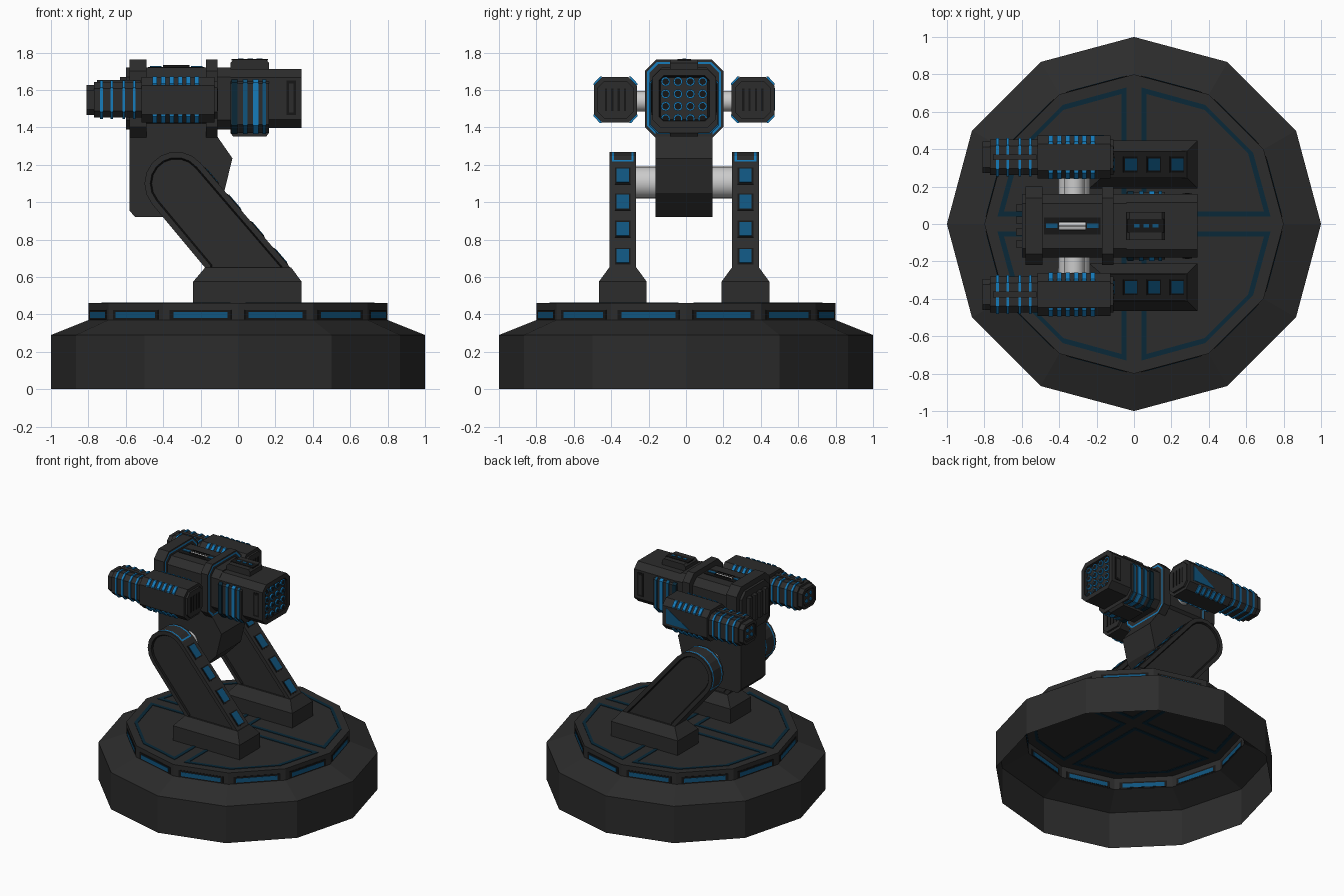
import bpy, bmesh
from math import sin, cos, pi, radians
from mathutils import Vector as V

if "Cube" in bpy.data.objects:
    bpy.data.objects.remove(bpy.data.objects["Cube"])

# Palette
CHARCOAL, BLACK, NAVY, BLUE, BRIGHT, SILVER = range(6)
PALETTE = [("charcoal", (.025, .025, .025)), ("black", (.008, .008, .008)),
           ("navy_glow", (.003, .022, .04)), ("blue_glow", (.005, .09, .21)),
           ("bright_glow", (.008, .2, .5)), ("silver", (.6, .6, .6))]
MATS = []
for label, rgb in PALETTE:
    m = bpy.data.materials.new(label)
    m.use_nodes = True
    m.diffuse_color = (*rgb, 1)
    m.node_tree.nodes["Principled BSDF"].inputs["Base Color"].default_value = (*rgb, 1)
    MATS.append(m)


def loft(name, rings, mat=CHARCOAL, caps=(True, True), closed=False):
    """Skin a row of equal-length rings into one object."""
    bm = bmesh.new()
    rows = [[bm.verts.new(p) for p in r] for r in rings]
    n = len(rows[0])
    pairs = list(zip(rows, rows[1:])) + ([(rows[-1], rows[0])] if closed else [])
    for a, b in pairs:
        for i in range(n):
            j = (i + 1) % n
            bm.faces.new((a[i], a[j], b[j], b[i]))
    if not closed:
        for row, wanted in zip((rows[0], rows[-1]), caps):
            if wanted:
                bm.faces.new(row)
    bmesh.ops.recalc_face_normals(bm, faces=bm.faces[:])
    for f in bm.faces:
        f.material_index = mat
    me = bpy.data.meshes.new(name)
    bm.to_mesh(me)
    bm.free()
    for m in MATS:
        me.materials.append(m)
    ob = bpy.data.objects.new(name, me)
    bpy.context.collection.objects.link(ob)
    return ob


def detail(ob, pick, steps):
    """Inset the picked faces; each step is (thickness, depth, rim, inner)."""
    bm = bmesh.new()
    bm.from_mesh(ob.data)
    bm.normal_update()
    faces = [f for f in bm.faces if pick(f)]
    for thick, depth, rim, inner in steps:
        out = bmesh.ops.inset_region(bm, faces=faces, thickness=thick, depth=depth,
                                     use_even_offset=True)
        for f in out["faces"]:
            f.material_index = rim
        for f in faces:
            f.material_index = inner
    bm.to_mesh(ob.data)
    bm.free()


def box(name, x, y, z, mat=CHARCOAL):
    return loft(name, [[(x[0], y[0], h), (x[1], y[0], h), (x[1], y[1], h), (x[0], y[1], h)]
                       for h in z], mat)


def slab(name, profile, y0, y1, mat=CHARCOAL):
    """Side profile in x and z, extruded across y."""
    return loft(name, [[(x, y, z) for x, z in profile] for y in (y0, y1)], mat)


def octo(name, x0, x1, y, z, hy, hz, c, mat=CHARCOAL):
    """Chamfered box running along x."""
    sec = [(hy, hz - c), (hy - c, hz), (c - hy, hz), (-hy, hz - c),
           (-hy, c - hz), (c - hy, -hz), (hy - c, -hz), (hy, c - hz)]
    return loft(name, [[(x, y + a, z + b) for a, b in sec] for x in (x0, x1)], mat)


def rod(name, axis, a, b, c1, c2, r, mat, n=24):
    """Cylinder along x or y, from a to b."""
    rings = []
    for t in (a, b):
        pts = [(c1 + r * cos(2 * pi * i / n), c2 + r * sin(2 * pi * i / n)) for i in range(n)]
        rings.append([(t, u, v) if axis == "x" else (u, t, v) for u, v in pts])
    ob = loft(name, rings, mat)
    for p in ob.data.polygons:
        p.use_smooth = len(p.vertices) == 4
    bpy.context.view_layer.objects.active = ob
    ob.select_set(True)
    bpy.ops.object.shade_smooth_by_angle(angle=radians(35))
    ob.select_set(False)
    return ob


def front_face(f): return f.normal.x > .9
def back_face(f): return f.normal.x < -.9


# Base: hollow twelve-sided drum
def dodec(r, z): return [(r * cos(pi * i / 6), r * sin(pi * i / 6), z) for i in range(12)]


loft("base", [dodec(1, 0), dodec(1, .29), dodec(.8, .37), dodec(.8, .46)], caps=(False, True))
for k in range(12):
    a = pi / 6 * (k + .5)
    d, t = V((cos(a), sin(a), 0)), V((-sin(a), cos(a), 0))
    ap = .8 * cos(pi / 12)
    for name, half, z0, z1, out, mat in (("slot_frame", .17, .374, .425, .003, BLACK),
                                         ("slot_light", .15, .38, .412, .005, BLUE)):
        loft(name, [[d * (ap + o) + t * s + V((0, 0, z)) for s, z in
                     ((-half, z0), (half, z0), (half, z1), (-half, z1))]
                    for o in (-out, out)], mat)

# Floor light outlines, one per quadrant
arc = [(.04, .04), (.73, .04), (.637, .38), (.38, .637), (.04, .73)]
mid = V((.34, .34))
inner = [mid + (V(p) - mid) * .91 for p in arc]
for sx in (1, -1):
    for sy in (1, -1):
        loft("floor_light", [[(p[0] * sx, p[1] * sy, z) for p in pts] for pts, z in
                             ((arc, .464), (arc, .457), (inner, .457), (inner, .464))],
             NAVY, closed=True)

C = -.01            # centre line of the turret
GZ = 1.555          # gun axis height
PX, PZ = -.33, 1.1  # pivot

# Legs with feet
top, low = V((PX + .17 * cos(radians(40)), PZ + .17 * sin(radians(40)))), V((.28, .65))
slope = (low - top).normalized()
out = V((-slope.y, slope.x))
leg = [(PX + .17 * cos(radians(a)), PZ + .17 * sin(radians(a))) for a in range(40, 221, 20)]
leg += [(-.176, .65), (-.176, .6), (.28, .6), tuple(low)]
for s in (1, -1):
    y = C + s * .328
    ob = slab("leg", leg, y - .072, y + .072)
    detail(ob, lambda f: abs(f.normal.y) < .1 and f.normal.z * .76 - f.normal.x * .65 > .05,
           [(.014, 0, CHARCOAL, CHARCOAL), (.012, 0, BRIGHT, CHARCOAL)])
    for side in (1, -1):
        detail(ob, lambda f: f.normal.y * side > .9,
               [(.03, 0, CHARCOAL, CHARCOAL), (.008, -.012, BLACK, CHARCOAL)])
    for z in (1.14, 1., .855, .71):
        p = top + slope * ((z - top.y) / slope.y)
        for name, h, w, lift, mat in (("window_frame", .058, .042, .003, BLACK),
                                      ("window_light", .048, .033, .006, BLUE)):
            q = [p - slope * h, p + slope * h]
            slab(name, [q[0] - out * .002, q[1] - out * .002, q[1] + out * lift,
                        q[0] + out * lift], y - w, y + w, mat)
    loft("foot", [[(x0, y - h, z), (x1, y - h, z), (x1, y + h, z), (x0, y + h, z)]
                  for x0, x1, h, z in ((-.24, .34, .128, .46), (-.24, .34, .128, .575),
                                       (-.176, .285, .073, .65))])

# Pivot block and axles
slab("pivot_block", [(-.58, 1.42), (-.58, .955), (-.55, .92), (-.2, .92), (-.075, 1.05),
                     (-.03, 1.235), (-.11, 1.35), (-.11, 1.42)], C - .153, C + .153)
rod("main_axle", "y", C - .27, C + .27, -.32, 1.105, .085, SILVER)
rod("pod_axle", "y", C - .29, C + .29, -.32, 1.54, .055, SILVER)

# Gun housing with collars
octo("gun_housing", -.6, -.04, C, GZ, .17, .165, .05)
for x0, x1 in ((-.58, -.49), (-.17, -.11)):
    ob = octo("collar", x0, x1, C, 1.552, .21, .21, .06)
    detail(ob, front_face, [(.012, 0, CHARCOAL, CHARCOAL), (.012, 0, BRIGHT, CHARCOAL)])
for i in range(4):
    box("rear_vent", (-.63, -.59), (C - .115 + i * .064, C - .077 + i * .064), (1.47, 1.67))

# Roller on top of the housing
box("roller_tray", (-.48, -.18), (C - .045, C + .045), (1.71, 1.724), BLACK)
rod("roller", "x", -.4, -.26, C, 1.69, .042, SILVER)
for i in (-1, 0, 1):
    box("roller_line", (-.4, -.26), (C + i * .022 - .003, C + i * .022 + .003),
        (1.71, 1.734), BLACK)
for x in (-.44, -.22):
    box("roller_light", (x - .03, x + .03), (C - .012, C + .012), (1.72, 1.728), BLUE)

# Gun head: barrel, striped cradle, rails
ob = octo("gun_head", -.06, .34, C, GZ, .17, .157, .045)
detail(ob, front_face, [(.035, 0, CHARCOAL, CHARCOAL), (.01, -.018, BLACK, CHARCOAL)])
octo("cradle", -.04, .165, C, 1.525, .18, .155, .045)
for x, w, mat in ((-.02, .016, NAVY), (.04, .012, BLUE), (.095, .014, BRIGHT), (.14, .009, BLUE)):
    octo("cradle_stripe", x - w, x + w, C, 1.525, .187, .16, .046, mat)
rail = [(-.04, 1.37), (-.025, 1.35), (.15, 1.35), (.165, 1.37),
        (.165, 1.745), (.15, 1.762), (-.025, 1.762), (-.04, 1.745)]
slab("rail", rail, C - .075, C + .075)
box("rail_tray", (-.035, .16), (C - .036, C + .036), (1.758, 1.765), BLACK)
for x in (.015, .065, .115):
    box("rail_light", (x - .015, x + .015), (C - .009, C + .009), (1.76, 1.768), BLUE)
for s in (1, -1):
    y = C + s * .17
    box("head_slot", (.26, .31), (y - .004, y + .004), (1.465, 1.65), BLACK)
    box("head_slot_cover", (.272, .298), (y - .006, y + .006), (1.48, 1.635))

# Sixteen launch ports
for i in range(4):
    for j in range(4):
        ob = rod("port", "x", .318, .332, C + (i - 1.5) * .066, 1.546 + (j - 1.5) * .066,
                 .025, BRIGHT, 12)
        detail(ob, front_face, [(.007, 0, BRIGHT, BLACK)])

# Side pods with rear barrels
for s in (1, -1):
    y, z = C + s * .367, 1.547
    octo("pod", -.515, -.125, y, z, .115, .122, .045)
    ob = octo("pod_front", -.13, -.11, y, z, .095, .1, .035)
    for i in range(4):
        g = y + (i - 1.5) * .034
        box("pod_grille", (-.112, -.107), (g - .006, g + .006), (z - .06, z + .06), BLACK)
    octo("pod_barrel", -.77, -.5, y, z, .096, .095, .035)
    ob = octo("pod_tip", -.81, -.76, y, z, .084, .08, .03)
    detail(ob, back_face, [(.02, 0, CHARCOAL, CHARCOAL), (.008, -.008, BLACK, CHARCOAL)])
    for a in (-1, 1):
        for b in (-1, 1):
            rod("tip_light", "x", -.808, -.795, y + a * .026, z + b * .024, .014, BRIGHT, 8)
    for x in (-.73, -.675, -.61, -.555):
        octo("barrel_stripe", x - .007, x + .007, y, z, .103, .103, .038, BRIGHT)
    box("barrel_rail", (-.755, -.52), (y - .015, y + .015), (z + .09, z + .106))
    # Light dashes on the chamfered edges
    for i in range(6):
        x = -.445 + i * .045
        for a in (-1, 1):
            for b in (-1, 1):
                edge = [(y + a * u, z + b * v) for u, v in
                        ((.117, .079), (.117, .088), (.083, .124), (.072, .124), (.1, .08))]
                loft("pod_dash", [[(h, p, q) for p, q in edge] for h in (x - .012, x + .012)],
                     BRIGHT)

# Painted wedge on one pod
slab("pod_wedge", [(-.16, 1.61), (-.16, 1.49), (-.36, 1.49)], C + .48, C + .485, BLUE)
